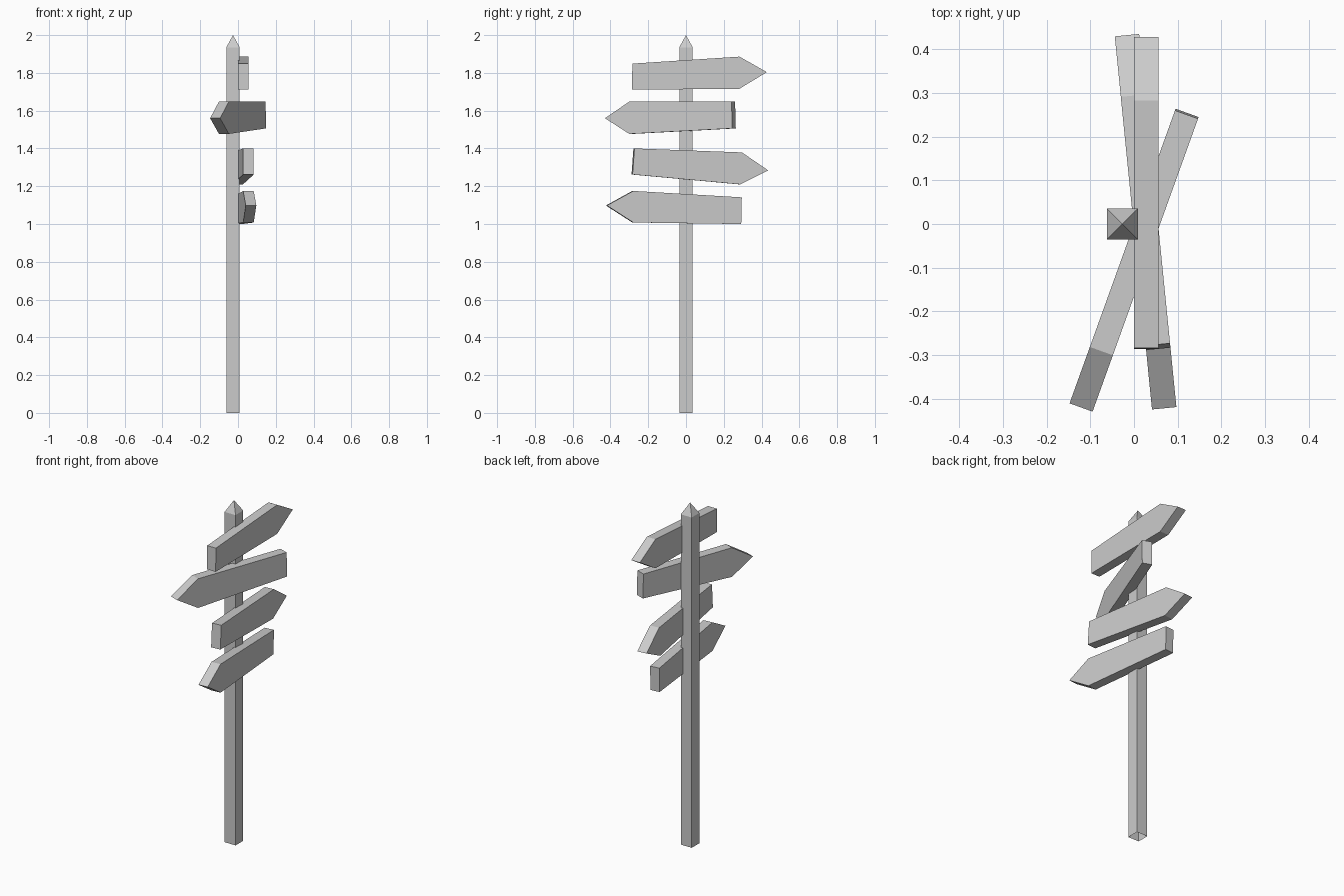
import bpy, bmesh
from math import radians
from mathutils import Matrix

if "Cube" in bpy.data.objects:
    bpy.data.objects.remove(bpy.data.objects["Cube"])

THICK = 0.056


def finish(bm, name):
    bmesh.ops.recalc_face_normals(bm, faces=bm.faces)
    mesh = bpy.data.meshes.new(name)
    bm.to_mesh(mesh)
    bm.free()
    obj = bpy.data.objects.new(name, mesh)
    bpy.context.collection.objects.link(obj)
    return obj


def board(name, profile, x, angle):
    """Extrude a (y, z) arrow outline through the thickness, then turn it about z."""
    bm = bmesh.new()
    face = bm.faces.new([bm.verts.new((-THICK / 2, y, z)) for y, z in profile])
    ext = bmesh.ops.extrude_face_region(bm, geom=[face], use_keep_orig=True)
    moved = [g for g in ext["geom"] if isinstance(g, bmesh.types.BMVert)]
    bmesh.ops.translate(bm, verts=moved, vec=(THICK, 0, 0))
    bm.transform(Matrix.Translation((x, 0, 0)) @ Matrix.Rotation(radians(angle), 4, 'Z'))
    return finish(bm, name)


# Square post: open underneath, pointed on top
bm = bmesh.new()
h, px = 0.0355, -0.0265
corners = [(-h, -h), (h, -h), (h, h), (-h, h)]
low = [bm.verts.new((px + x, y, 0)) for x, y in corners]
high = [bm.verts.new((px + x, y, 1.935)) for x, y in corners]
apex = bm.verts.new((px, 0, 2))
for i in range(4):
    j = (i + 1) % 4
    bm.faces.new((low[i], low[j], high[j], high[i]))
    bm.faces.new((high[i], high[j], apex))
finish(bm, "post")

# Arrow boards, top to bottom
board("arrow_board_top",
      [(-0.286, 1.711), (0.283, 1.716), (0.428, 1.804), (0.283, 1.886), (-0.284, 1.849)],
      0.0275, 0)
board("arrow_board_upper",
      [(0.270, 1.506), (0.266, 1.648), (-0.309, 1.648), (-0.446, 1.56), (-0.309, 1.477)],
      0.030, -19.8)
board("arrow_board_lower",
      [(-0.287, 1.262), (0.285, 1.210), (0.434, 1.284), (0.295, 1.379), (-0.277, 1.40)],
      0.027, 5.7)
board("arrow_board_bottom",
      [(0.291, 1.0), (0.294, 1.141), (-0.283, 1.175), (-0.4235, 1.098), (-0.283, 1.008)],
      0.027, 5.7)
